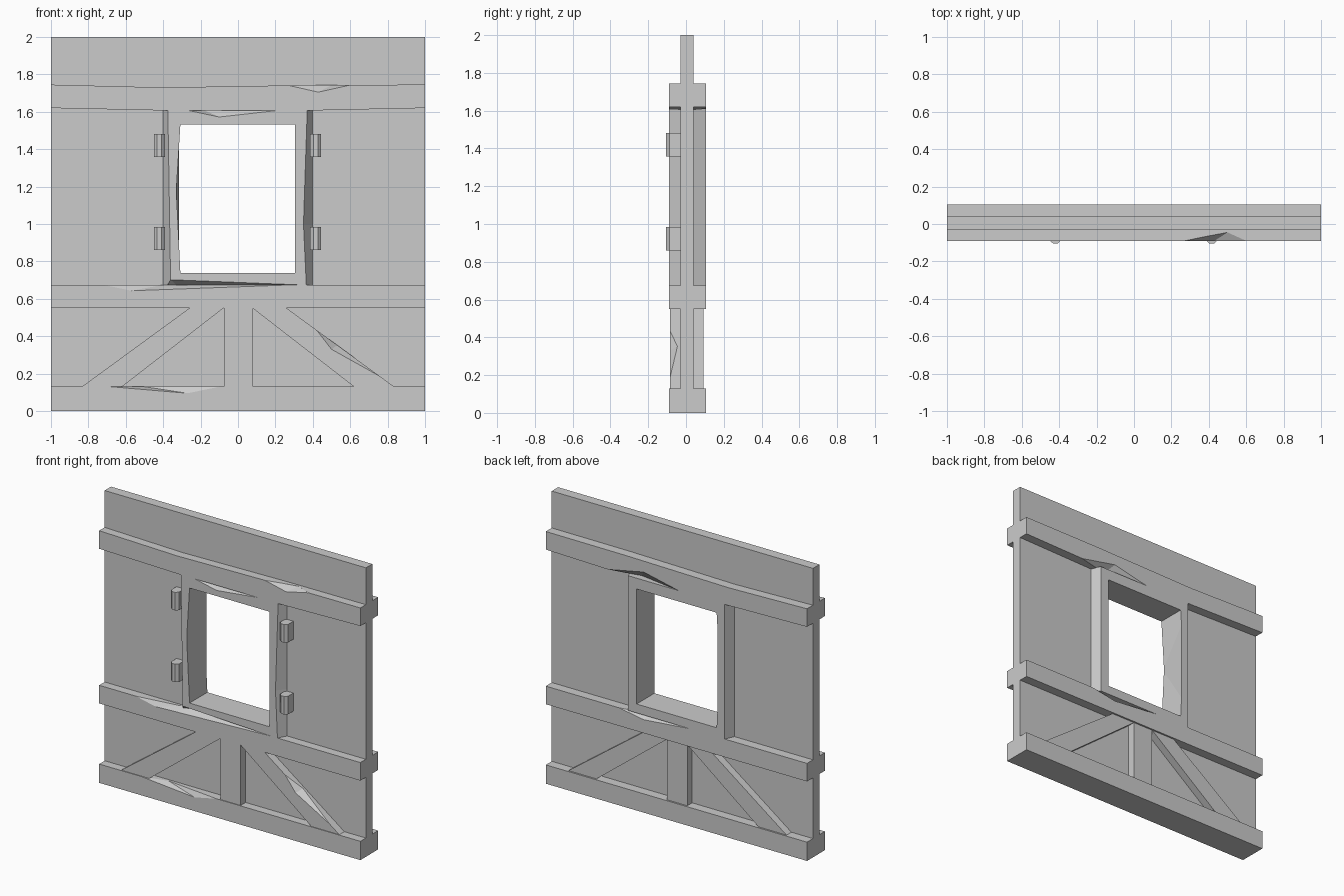
import bpy
import bmesh
from mathutils import Vector

cube = bpy.data.objects.get("Cube")
if cube:
    bpy.data.objects.remove(cube, do_unlink=True)

grey = bpy.data.materials.new("plain_grey")
grey.use_nodes = True
colour = (0.6, 0.6, 0.6, 1)
grey.diffuse_color = colour
grey.node_tree.nodes["Principled BSDF"].inputs["Base Color"].default_value = colour

# Depths shared by the parts
FRONT, BACK = -0.09, 0.105
PANEL_FRONT, PANEL_BACK = -0.03, 0.04


def add_object(name, bm):
    bmesh.ops.recalc_face_normals(bm, faces=bm.faces[:])
    mesh = bpy.data.meshes.new(name)
    bm.to_mesh(mesh)
    bm.free()
    mesh.materials.append(grey)
    obj = bpy.data.objects.new(name, mesh)
    bpy.context.collection.objects.link(obj)
    return obj


def loft(name, rings):
    """Solid through matching outlines, given as (y, [(x, z), ...])."""
    bm = bmesh.new()
    loops = [[bm.verts.new((x, y, z)) for x, z in pts] for y, pts in rings]
    n = len(loops[0])
    for a, b in zip(loops, loops[1:]):
        for i in range(n):
            j = (i + 1) % n
            bm.faces.new((a[i], a[j], b[j], b[i]))
    bm.faces.new(loops[0])
    bm.faces.new(loops[-1])
    return add_object(name, bm)


def slab(name, outline, y0=FRONT, y1=BACK):
    return loft(name, [(y0, outline), (y1, outline)])


def rect(x0, x1, z0, z1):
    return [(x0, z0), (x1, z0), (x1, z1), (x0, z1)]


def cut(target, points):
    """Subtract the convex hull of the points, then drop the cutter."""
    bm = bmesh.new()
    for p in points:
        bm.verts.new(p)
    bmesh.ops.convex_hull(bm, input=bm.verts[:])
    cutter = add_object("cutter", bm)
    cutter.hide_render = True
    mod = target.modifiers.new("cut", 'BOOLEAN')
    mod.operation = 'DIFFERENCE'
    mod.solver = 'EXACT'
    mod.object = cutter
    bpy.context.view_layer.objects.active = target
    bpy.ops.object.modifier_apply(modifier=mod.name)
    bpy.data.objects.remove(cutter, do_unlink=True)


def chip(target, start, end, on_face, on_side, depth, side, y=FRONT):
    """Knock a faceted chip off an edge; the (x, z) points lie along it."""
    face = Vector((0, -1 if y < 0 else 1, 0)) * 0.02
    side = Vector(side).normalized() * 0.02
    a, b, f = [Vector((p[0], y, p[1])) for p in (start, end, on_face)]
    t = Vector((on_side[0], y + (depth if y < 0 else -depth), on_side[1]))
    cut(target, [a, b, f, t, a + face + side, b + face + side,
                 f + face, t + side])


UP, DOWN = (0, 0, 1), (0, 0, -1)

# Wall panel
panel = slab("wall_panel", rect(-1, 1, 0.02, 2), PANEL_FRONT, PANEL_BACK)

# Horizontal beams
bottom_beam = slab("bottom_beam", rect(-1, 1, 0, 0.13))
middle_beam = slab("middle_beam", rect(-1, 1, 0.55, 0.675))
top_beam = slab("top_beam", [
    (-1, 1.62), (-0.4, 1.607), (0.4, 1.607), (1, 1.62),
    (1, 1.745), (0.4, 1.743), (-0.1, 1.735), (-0.4, 1.73), (-1, 1.745)])

# Window frame with tapered, slightly bowed sides
LOW, HIGH = 0.675, 1.608
wide = [(-0.4, LOW), (0.397, LOW), (0.397, 1.0), (0.397, HIGH), (-0.4, HIGH)]
front_outline = [(-0.36, LOW), (0.365, LOW), (0.35, 1.0), (0.37, HIGH), (-0.375, HIGH)]
back_outline = [(-0.37, LOW), (0.37, LOW), (0.37, 1.0), (0.37, HIGH), (-0.37, HIGH)]
frame = loft("window_frame", [(FRONT, front_outline), (PANEL_FRONT, wide),
                              (PANEL_BACK, wide), (BACK, back_outline)])

# Window opening, hollowed a little on one side
opening = [(x, y, z) for x in (-0.308, 0.305) for y in (-0.2, 0.2)
           for z in (0.737, 1.533)]
for part in (panel, frame):
    cut(part, opening + [(-0.33, -0.1, 1.18)])

# Lower post and diagonal braces
slab("lower_post", rect(-0.075, 0.08, 0.12, 0.56), -0.085, 0.093)
braces = {}
for label, s in (("left", 1), ("right", -1)):
    outline = [(s * 0.835, 0.13), (s * 0.26, 0.55), (s * 0.078, 0.55), (s * 0.62, 0.13)]
    braces[label] = slab(label + "_brace", outline, -0.085, 0.093)

# Hinge barrels beside the window
for label, x in (("left", 0.415), ("right", -0.42)):
    for level, z in (("lower", 0.86), ("upper", 1.357)):
        bm = bmesh.new()
        profile = [(-0.03, PANEL_FRONT), (-0.03, -0.088), (-0.012, -0.105),
                   (0.012, -0.105), (0.03, -0.088), (0.03, PANEL_FRONT)]
        base = bm.faces.new([bm.verts.new((x + u, v, z)) for u, v in profile])
        top = bmesh.ops.extrude_face_region(bm, geom=[base])["geom"]
        for v in top:
            if isinstance(v, bmesh.types.BMVert):
                v.co.z += 0.125
        # Extruding keeps the base face, so the prism is closed
        add_object(f"{label}_{level}_hinge", bm)

# Chips along the front edges
chip(top_beam, (0.26, 1.743), (0.6, 1.743), (0.43, 1.705), (0.5, 1.743), 0.045, UP)
chip(middle_beam, (-0.72, 0.675), (0.3, 0.675), (-0.57, 0.643), (-0.4, 0.675), 0.045, UP)
chip(bottom_beam, (-0.68, 0.13), (-0.1, 0.13), (-0.27, 0.095), (-0.5, 0.13), 0.045, UP)
chip(braces["left"], (0.42, 0.433), (0.76, 0.185), (0.5, 0.33), (0.53, 0.353), 0.04,
     (0.59, 0, 0.81), -0.085)
chip(frame, (-0.42, LOW), (0.32, LOW), (-0.36, 0.702), (-0.33, LOW), 0.05, DOWN)
chip(frame, (-0.27, HIGH), (0.22, HIGH), (-0.1, 1.572), (-0.18, HIGH), 0.045, UP)

# Chips along the back edges
chip(top_beam, (0.53, 1.609), (-0.02, 1.607), (0.25, 1.665), (0.3, 1.608), 0.05, DOWN, BACK)
chip(middle_beam, (0.44, 0.675), (-0.1, 0.675), (0.25, 0.643), (0.2, 0.675), 0.045, UP, BACK)
